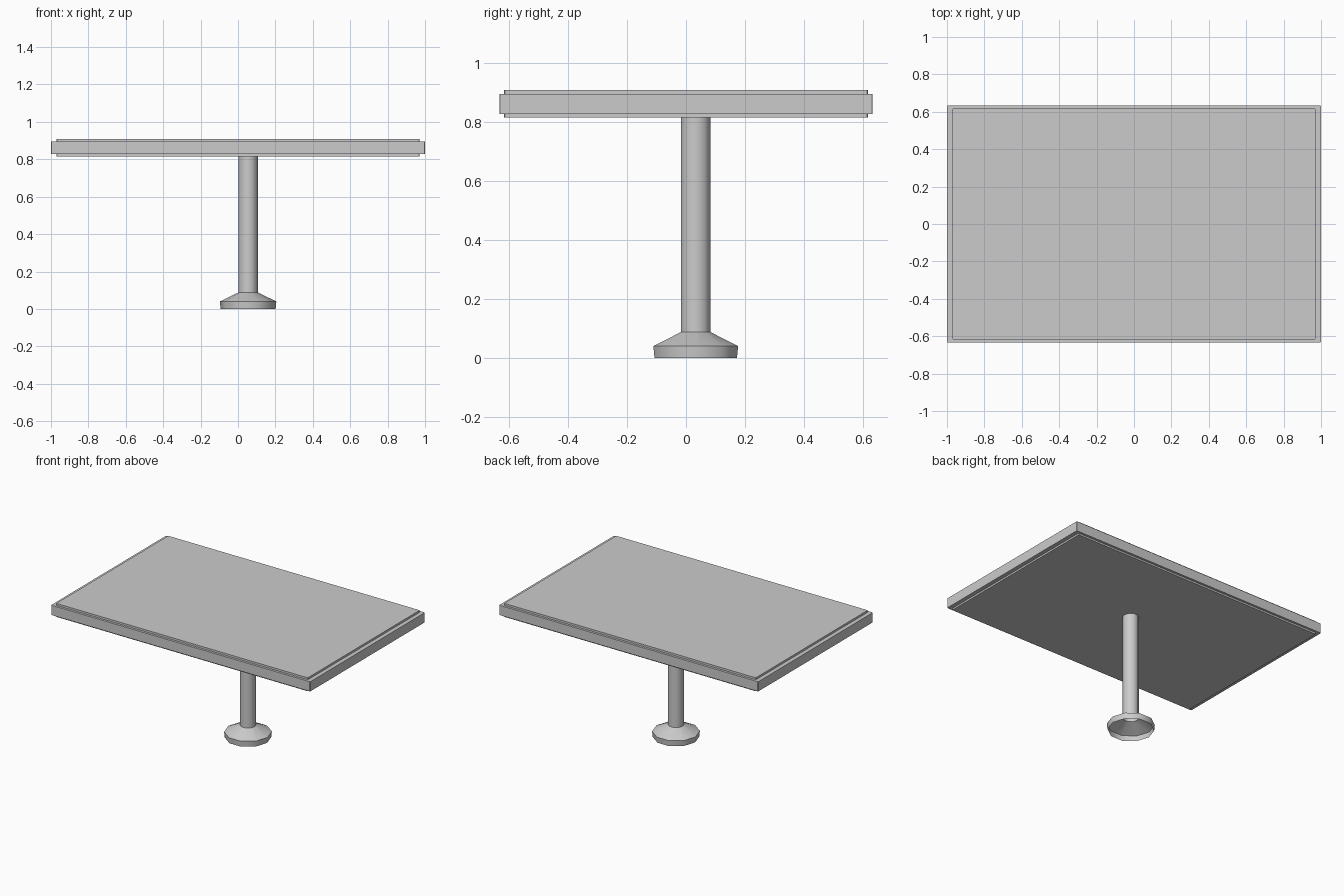
import bpy, bmesh, math

if "Cube" in bpy.data.objects:
    bpy.data.objects.remove(bpy.data.objects["Cube"])


def loft(name, rings, cap_bottom=True, cap_top=True):
    """Skin a stack of equal-length point rings into one mesh object."""
    bm = bmesh.new()
    vs = [[bm.verts.new(p) for p in ring] for ring in rings]
    for a, b in zip(vs, vs[1:]):
        for i in range(len(a)):
            j = (i + 1) % len(a)
            bm.faces.new((a[i], a[j], b[j], b[i]))
    if cap_bottom:
        bm.faces.new(vs[0][::-1])
    if cap_top:
        bm.faces.new(vs[-1])
    mesh = bpy.data.meshes.new(name)
    bm.to_mesh(mesh)
    bm.free()
    obj = bpy.data.objects.new(name, mesh)
    bpy.context.collection.objects.link(obj)
    return obj


def rect(hx, hy, z, c=0.003):
    """Rectangle with tiny clipped corners."""
    pts = []
    for sx, sy in ((1, 1), (-1, 1), (-1, -1), (1, -1)):
        pair = [(sx * hx, sy * (hy - c), z), (sx * (hx - c), sy * hy, z)]
        pts += pair if sx * sy > 0 else pair[::-1]
    return pts


def ring(r, z, n=10, cx=0.054, cy=0.033):
    return [(cx + r * math.cos(2 * math.pi * i / n),
             cy + r * math.sin(2 * math.pi * i / n), z) for i in range(n)]


# Table top: thick slab with a slightly inset plate above and below
inner, outer = (0.971, 0.617), (1.0, 0.633)
loft("table_top", [rect(*inner, 0.815), rect(*inner, 0.827),
                   rect(*outer, 0.827), rect(*outer, 0.895),
                   rect(*inner, 0.895), rect(*inner, 0.909)])

# Pedestal: flared foot, open underneath, running up into a slim column
pedestal = loft("pedestal", [ring(0.147, 0.0), ring(0.151, 0.04),
                             ring(0.052, 0.088), ring(0.052, 0.815)],
                cap_bottom=False, cap_top=False)

# Soft shading around the column and foot
bpy.context.view_layer.objects.active = pedestal
pedestal.select_set(True)
bpy.ops.object.shade_smooth_by_angle(angle=math.radians(40))
